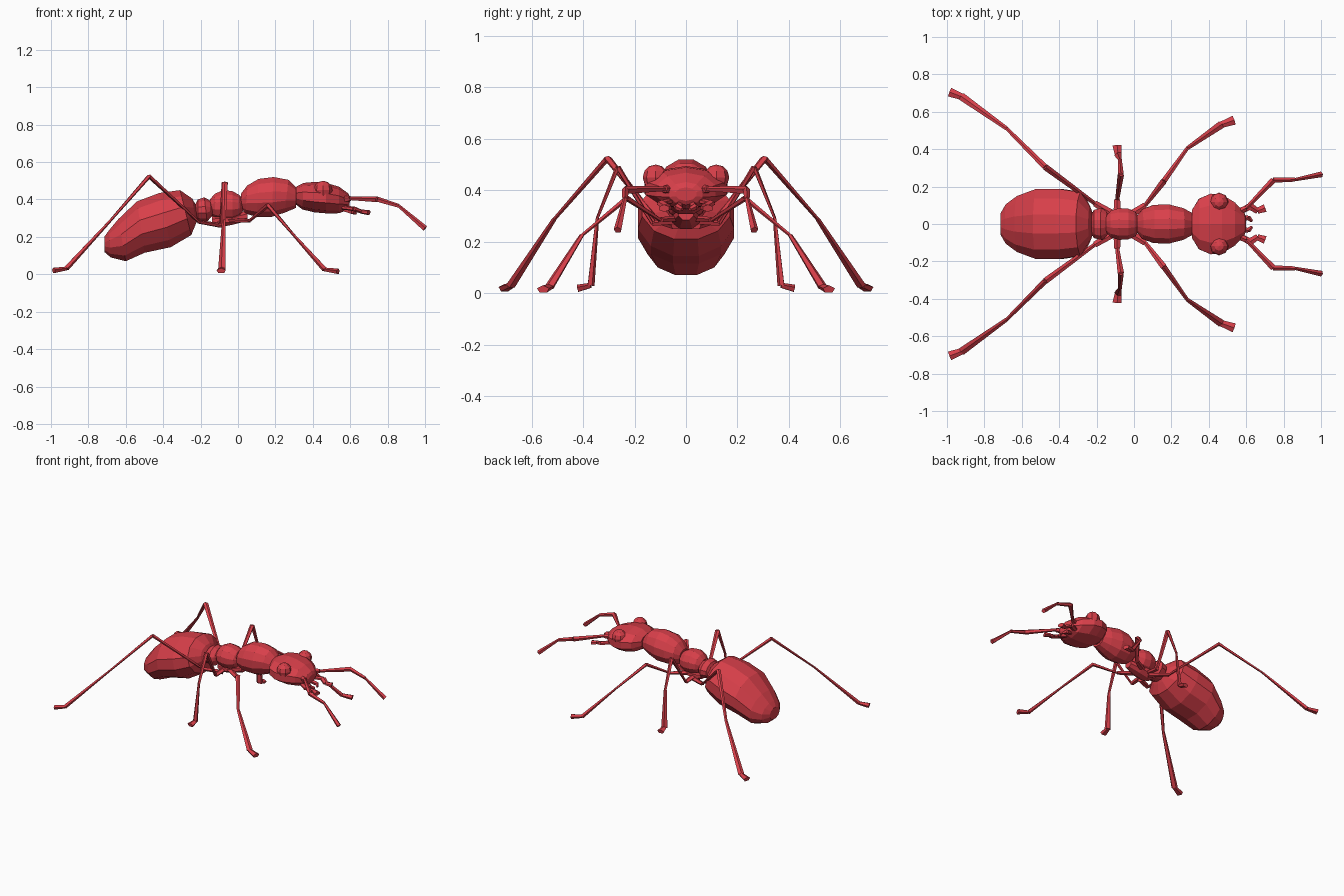
import bpy, bmesh, math
from mathutils import Vector

red = bpy.data.materials.new("ant red")
red.diffuse_color = (0.69, 0.05, 0.068, 1)


def finish(name, bm):
    bmesh.ops.recalc_face_normals(bm, faces=bm.faces)
    mesh = bpy.data.meshes.new(name)
    bm.to_mesh(mesh)
    bm.free()
    mesh.materials.append(red)
    ob = bpy.data.objects.new(name, mesh)
    bpy.context.collection.objects.link(ob)
    return ob


def skin(bm, rings):
    """Bridge rings of verts and cap both ends."""
    n = len(rings[0])
    for a, b in zip(rings, rings[1:]):
        for i in range(n):
            j = (i + 1) % n
            bm.faces.new((a[i], a[j], b[j], b[i]))
    bm.faces.new(rings[0])
    bm.faces.new(rings[-1])


def loft(name, sections, n=12):
    """Each section: top x, top z, bottom x, bottom z, half width."""
    bm = bmesh.new()
    half = math.pi / n
    k = 1 / math.cos(half)
    rings = []
    for xt, zt, xb, zb, w in sections:
        ring = []
        for i in range(n):
            a = half + 2 * math.pi * i / n
            t = 0.5 + 0.5 * k * math.sin(a)
            ring.append(bm.verts.new((xb + (xt - xb) * t, w * k * math.cos(a),
                                      zb + (zt - zb) * t)))
        rings.append(ring)
    skin(bm, rings)
    return finish(name, bm)


def limb(name, segments, n=5, flat=1.0):
    """Tapered rods (start, end, start radius, end radius), built on both sides."""
    for side, label in ((1, "left"), (-1, "right")):
        bm = bmesh.new()
        for p, q, r0, r1 in segments:
            p, q = Vector(p), Vector(q)
            p.y *= side
            q.y *= side
            d = (q - p).normalized()
            u = d.cross(Vector((0, 0, 1))).normalized()
            v = u.cross(d)
            rings = []
            for c, r in ((p, r0), (q, r1)):
                rings.append([bm.verts.new(c + u * r * math.cos(a) + v * r * flat * math.sin(a))
                              for a in (2 * math.pi * i / n + math.pi / 2 for i in range(n))])
            skin(bm, rings)
        finish(f"{label}_{name}", bm)


def chain(points, radii):
    return [(a, b, r[0], r[1]) for a, b, r in zip(points, points[1:], radii)]


# Body, from tail to head
loft("abdomen", [
    (-0.715, 0.20, -0.715, 0.12, 0.055), (-0.69, 0.235, -0.68, 0.09, 0.105),
    (-0.64, 0.295, -0.60, 0.07, 0.15), (-0.54, 0.39, -0.50, 0.115, 0.187),
    (-0.42, 0.435, -0.36, 0.145, 0.187), (-0.31, 0.45, -0.25, 0.21, 0.17),
    (-0.245, 0.405, -0.225, 0.27, 0.09), (-0.225, 0.37, -0.215, 0.30, 0.05)])
loft("petiole", [
    (-0.235, 0.36, -0.235, 0.31, 0.035), (-0.215, 0.40, -0.215, 0.285, 0.075),
    (-0.18, 0.412, -0.165, 0.28, 0.085), (-0.15, 0.395, -0.15, 0.30, 0.07),
    (-0.13, 0.37, -0.13, 0.32, 0.04)])
loft("rear_thorax", [
    (-0.15, 0.40, -0.15, 0.32, 0.045), (-0.125, 0.43, -0.12, 0.30, 0.072),
    (-0.08, 0.45, -0.08, 0.287, 0.085), (-0.03, 0.445, -0.03, 0.288, 0.082),
    (0.005, 0.425, 0.01, 0.31, 0.065), (0.03, 0.40, 0.03, 0.345, 0.03)])
loft("front_thorax", [
    (0.015, 0.43, 0.02, 0.35, 0.045), (0.05, 0.475, 0.04, 0.325, 0.08),
    (0.11, 0.51, 0.10, 0.307, 0.102), (0.19, 0.52, 0.18, 0.307, 0.105),
    (0.27, 0.505, 0.25, 0.33, 0.085), (0.31, 0.465, 0.31, 0.355, 0.06)])
loft("neck", [(0.29, 0.45, 0.29, 0.37, 0.045), (0.34, 0.455, 0.34, 0.37, 0.045)], 8)
loft("head", [
    (0.31, 0.465, 0.31, 0.375, 0.075), (0.35, 0.485, 0.345, 0.35, 0.135),
    (0.41, 0.49, 0.41, 0.335, 0.162), (0.47, 0.485, 0.47, 0.33, 0.157),
    (0.54, 0.465, 0.54, 0.33, 0.115), (0.59, 0.43, 0.585, 0.345, 0.065),
    (0.60, 0.41, 0.595, 0.36, 0.04)], 10)

# Eyes
for side, label in ((1, "left"), (-1, "right")):
    bm = bmesh.new()
    bmesh.ops.create_uvsphere(bm, u_segments=8, v_segments=6, radius=0.05)
    eye = finish(label + "_eye", bm)
    eye.location = (0.455, side * 0.118, 0.45)

# Jaws and feelers
limb("mandible", chain(
    [(0.54, 0.05, 0.36), (0.62, 0.095, 0.35), (0.66, 0.07, 0.335), (0.70, 0.085, 0.33)],
    [(0.018, 0.02), (0.022, 0.018), (0.018, 0.024)]), 6, 0.6)
limb("palp", chain(
    [(0.56, 0.02, 0.35), (0.61, 0.035, 0.335), (0.63, 0.015, 0.325)],
    [(0.014, 0.014), (0.014, 0.008)]))
limb("antenna", chain(
    [(0.55, 0.06, 0.40), (0.60, 0.085, 0.405), (0.745, 0.235, 0.40),
     (0.86, 0.237, 0.365), (1.0, 0.265, 0.245)],
    [(0.02, 0.015), (0.010, 0.017), (0.015, 0.011), (0.009, 0.016)]))

# Legs: hip, thigh, shin, lower shin, foot
taper = [(0.022, 0.017), (0.011, 0.018), (0.016, 0.010), (0.011, 0.022), (0.018, 0.026)]
limb("front_leg", chain(
    [(-0.05, 0.03, 0.29), (0.06, 0.10, 0.285), (0.16, 0.23, 0.37),
     (0.285, 0.405, 0.225), (0.465, 0.53, 0.025), (0.535, 0.555, 0.015)], taper), 5, 0.6)
limb("middle_leg", chain(
    [(-0.09, 0.03, 0.28), (-0.09, 0.13, 0.27), (-0.07, 0.265, 0.49),
     (-0.075, 0.345, 0.29), (-0.085, 0.37, 0.03), (-0.09, 0.42, 0.018)], taper), 5, 0.6)
limb("hind_leg", chain(
    [(-0.09, 0.04, 0.26), (-0.21, 0.11, 0.28), (-0.475, 0.305, 0.525),
     (-0.68, 0.51, 0.29), (-0.92, 0.68, 0.03), (-0.985, 0.705, 0.02)], taper), 5, 0.6)

# Hip plate tying the legs to the thorax
loft("hip_plate", [
    (-0.14, 0.31, -0.14, 0.26, 0.035), (-0.10, 0.32, -0.10, 0.25, 0.055),
    (-0.03, 0.32, -0.03, 0.265, 0.05), (0.05, 0.34, 0.05, 0.285, 0.03)], 8)
